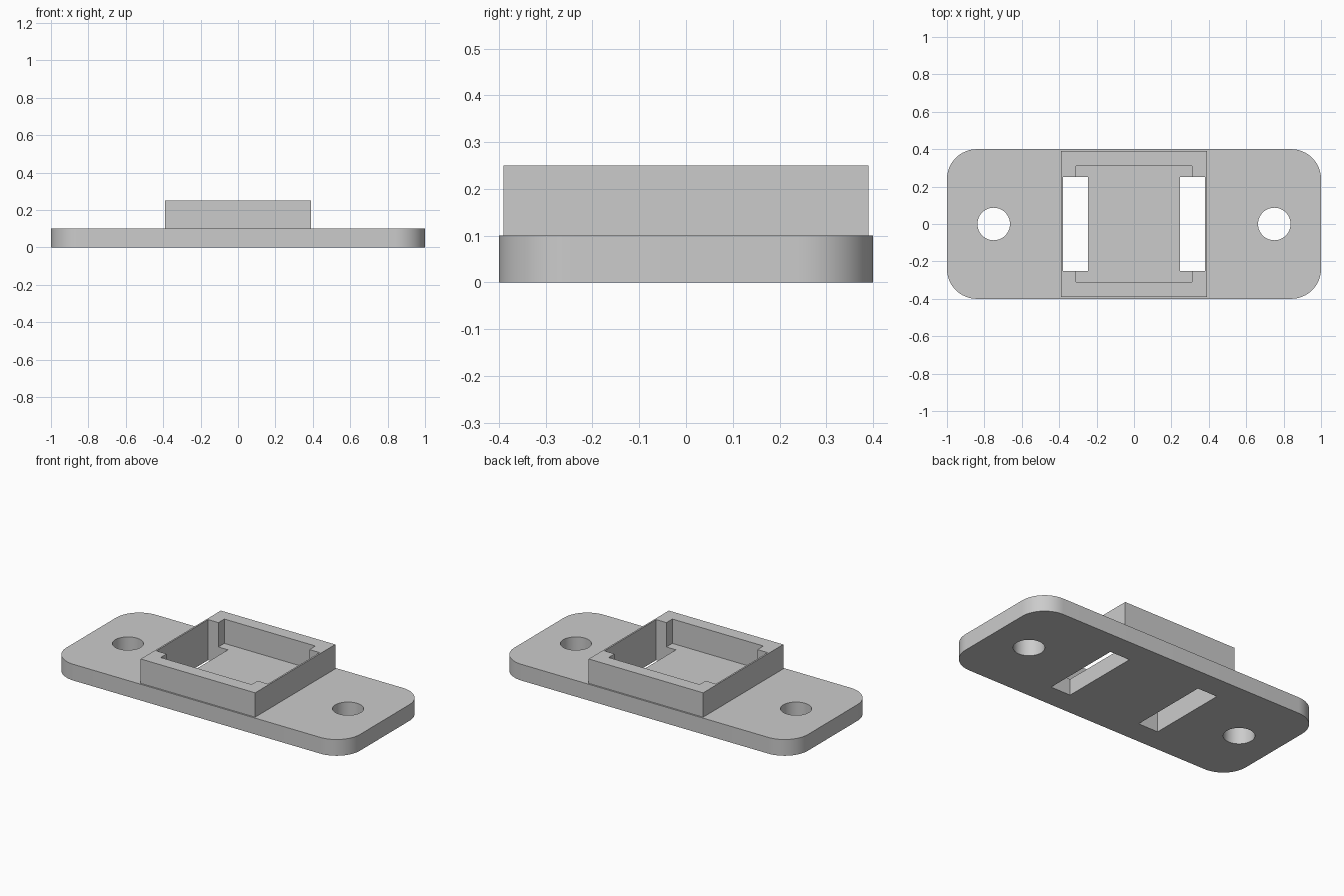
import bpy
import bmesh
from math import cos, sin, pi, radians

if "Cube" in bpy.data.objects:
    bpy.data.objects.remove(bpy.data.objects["Cube"], do_unlink=True)

# Single grey material
grey = bpy.data.materials.new("light_grey")
grey.use_nodes = True
colour = (0.6, 0.6, 0.6, 1)
grey.diffuse_color = colour
grey.node_tree.nodes["Principled BSDF"].inputs["Base Color"].default_value = colour


def arc(cx, cy, r, start, end, steps):
    return [(cx + r * cos(start + (end - start) * i / steps),
             cy + r * sin(start + (end - start) * i / steps)) for i in range(steps + 1)]


def circle(cx, cy, r, steps=64):
    return arc(cx, cy, r, 0, 2 * pi, steps)[:-1]


def rectangle(x0, x1, y0, y1):
    return [(x0, y0), (x1, y0), (x1, y1), (x0, y1)]


def rounded_rectangle(hx, hy, r):
    points = []
    for i, (sx, sy) in enumerate([(1, 1), (-1, 1), (-1, -1), (1, -1)]):
        points += arc(sx * (hx - r), sy * (hy - r), r, i * pi / 2, (i + 1) * pi / 2, 16)
    return points


def extruded(name, loops, bottom, top):
    """Solid prism from an outline followed by its openings."""
    bm = bmesh.new()
    edges = []
    for loop in loops:
        verts = [bm.verts.new((x, y, bottom)) for x, y in loop]
        edges += [bm.edges.new((v, verts[i - 1])) for i, v in enumerate(verts)]
    bmesh.ops.triangle_fill(bm, edges=edges, use_beauty=True, normal=(0, 0, 1))
    result = bmesh.ops.extrude_face_region(bm, geom=bm.faces[:], use_keep_orig=True)
    raised = [g for g in result["geom"] if isinstance(g, bmesh.types.BMVert)]
    bmesh.ops.translate(bm, verts=raised, vec=(0, 0, top - bottom))
    bmesh.ops.recalc_face_normals(bm, faces=bm.faces[:])
    mesh = bpy.data.meshes.new(name)
    bm.to_mesh(mesh)
    bm.free()
    mesh.materials.append(grey)
    obj = bpy.data.objects.new(name, mesh)
    bpy.context.collection.objects.link(obj)
    bpy.ops.object.select_all(action="DESELECT")
    obj.select_set(True)
    bpy.context.view_layer.objects.active = obj
    bpy.ops.object.shade_smooth_by_angle(angle=radians(30))
    return obj


thickness, rim = 0.1, 0.25
slot_in, slot_out, slot_y = 0.245, 0.38, 0.252
cavity, frame = 0.31, 0.39

# Base plate with two screw holes and two slots
extruded("base_plate", [
    rounded_rectangle(1, 0.4, 0.16),
    circle(-0.75, 0, 0.087), circle(0.75, 0, 0.087),
    rectangle(-slot_out, -slot_in, -slot_y, slot_y),
    rectangle(slot_in, slot_out, -slot_y, slot_y),
], 0, thickness)

# Square frame whose side walls are thinned above the slots
quarter = [(slot_out, slot_y), (cavity, slot_y), (cavity, cavity)]
half = quarter + [(-x, y) for x, y in reversed(quarter)]
opening = half + [(x * -1, -y) for x, y in half]
extruded("raised_frame", [rectangle(-frame, frame, -frame, frame), opening], thickness, rim)
